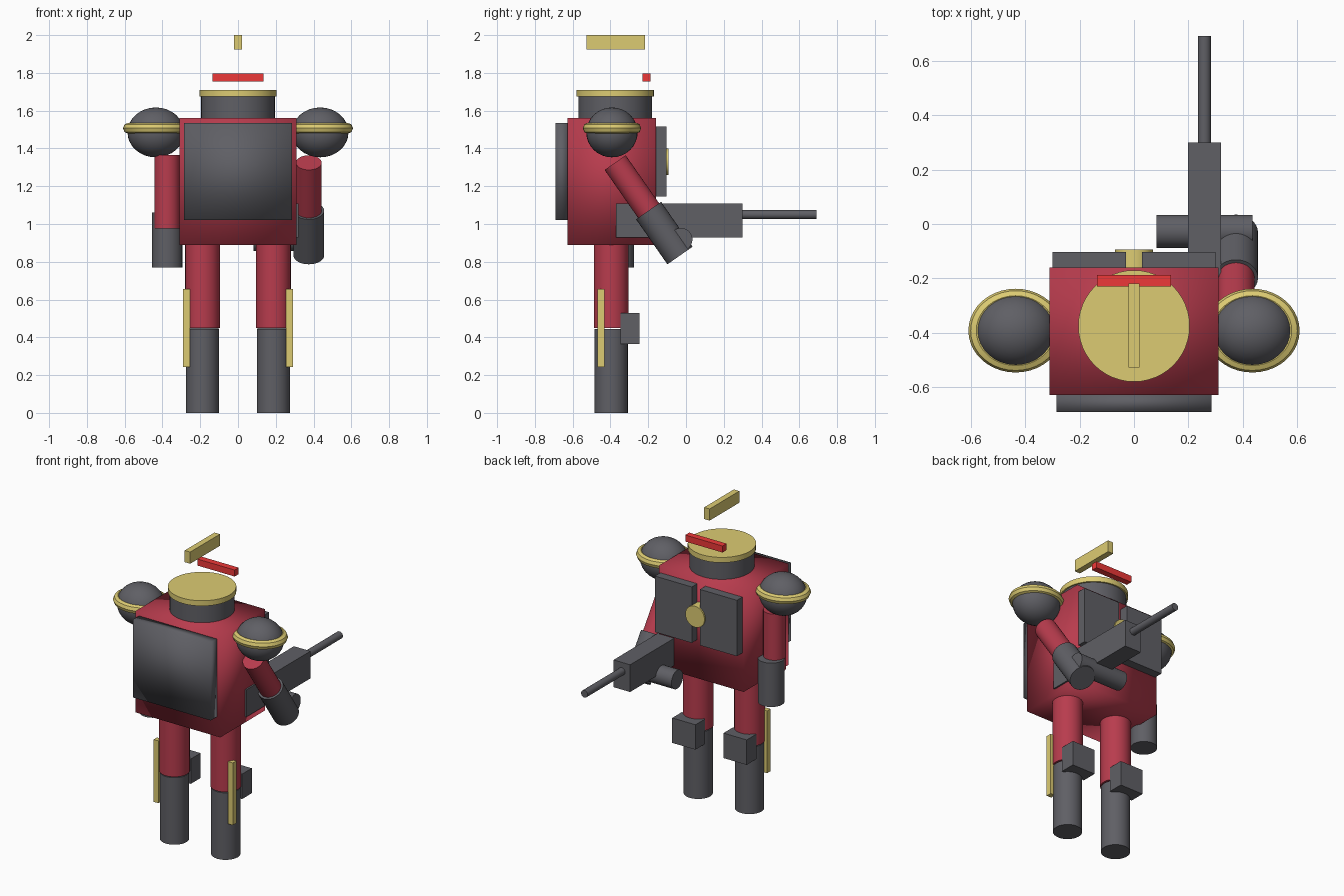
import bpy
import math
from mathutils import Vector

if "Cube" in bpy.data.objects:
    bpy.data.objects.remove(bpy.data.objects["Cube"])


def make_material(name, color):
    mat = bpy.data.materials.new(name)
    mat.diffuse_color = (*color, 1.0)
    mat.use_nodes = True
    mat.node_tree.nodes["Principled BSDF"].inputs["Base Color"].default_value = mat.diffuse_color
    return mat


RED = make_material("red_paint", (0.48, 0.045, 0.075))
DARK = make_material("dark_metal", (0.115, 0.115, 0.13))
GOLD = make_material("gold_trim", (0.72, 0.60, 0.17))
GLOW = make_material("visor_red", (0.85, 0.04, 0.04))


def finish(name, mat, scale=None, full_smooth=False):
    obj = bpy.context.object
    obj.name = name
    obj.data.materials.append(mat)
    if scale:
        obj.scale = scale
        bpy.ops.object.transform_apply(location=False, rotation=False, scale=True)
    if full_smooth:
        bpy.ops.object.shade_smooth()
    else:
        bpy.ops.object.shade_smooth_by_angle(angle=math.radians(30))
    return obj


def box(name, mat, x, y, z, full_smooth=False):
    """Box from its (min, max) range on each axis."""
    ranges = (x, y, z)
    bpy.ops.mesh.primitive_cube_add(size=1, location=[(a + b) / 2 for a, b in ranges])
    return finish(name, mat, [abs(b - a) for a, b in ranges], full_smooth)


def rod(name, mat, start, end, radius, sides=32):
    """Cylinder between two points."""
    a, b = Vector(start), Vector(end)
    bpy.ops.mesh.primitive_cylinder_add(
        vertices=sides, radius=radius, depth=(b - a).length, location=(a + b) / 2,
        rotation=(b - a).to_track_quat('Z', 'Y').to_euler())
    return finish(name, mat)


def span(side, inner, outer):
    """X range mirrored to the given side."""
    return tuple(sorted((side * inner, side * outer)))


# Torso and back plate
box("torso", RED, (-0.31, 0.31), (-0.628, -0.16), (0.89, 1.56), True)
box("back_plate", DARK, (-0.285, 0.285), (-0.692, -0.625), (1.02, 1.535), True)

# Neck, collar and floating head pieces
rod("neck", DARK, (0, -0.375, 1.54), (0, -0.375, 1.69), 0.195, 48)
rod("collar", GOLD, (0, -0.375, 1.675), (0, -0.375, 1.71), 0.205, 48)
box("visor", GLOW, (-0.136, 0.136), (-0.229, -0.187), (1.755, 1.798))
box("head_crest", GOLD, (-0.02, 0.02), (-0.528, -0.218), (1.923, 2.0))

# Chest disc between the two chest plates
rod("chest_disc", GOLD, (0, -0.17, 1.33), (0, -0.093, 1.33), 0.07)

for side, label in ((-1, "left"), (1, "right")):
    box(f"{label}_chest_plate", DARK, span(side, 0.03, 0.30),
        (-0.165, -0.103), (1.145, 1.515))

    # Shoulder ball with its trim ring
    bpy.ops.mesh.primitive_uv_sphere_add(segments=32, ring_count=16, radius=1,
                                         location=(side * 0.435, -0.392, 1.485))
    finish(f"{label}_shoulder", DARK, (0.15, 0.136, 0.132))
    bpy.ops.mesh.primitive_torus_add(major_segments=40, minor_segments=8,
                                     major_radius=0.145, minor_radius=0.029,
                                     location=(side * 0.435, -0.392, 1.507))
    finish(f"{label}_shoulder_ring", GOLD, (1, 0.885, 1))

    # Leg, knee guard and outer stripe
    lx, ly = side * 0.1875, -0.396
    rod(f"{label}_thigh", RED, (lx, ly, 0.45), (lx, ly, 0.91), 0.092)
    rod(f"{label}_shin", DARK, (lx, ly, 0), (lx, ly, 0.443), 0.088)
    box(f"{label}_knee_guard", DARK, span(side, 0.1025, 0.2725),
        (-0.346, -0.245), (0.365, 0.53))
    box(f"{label}_leg_stripe", GOLD, span(side, 0.255, 0.29),
        (-0.468, -0.432), (0.243, 0.655))

# Left arm hangs straight down
rod("left_upper_arm", RED, (-0.375, -0.39, 0.975), (-0.375, -0.39, 1.365), 0.068)
rod("left_forearm", DARK, (-0.375, -0.355, 0.77), (-0.375, -0.355, 1.06), 0.08)

# Right arm swings forward to hold the gun
rod("right_upper_arm", RED, (0.375, -0.375, 1.325), (0.375, -0.152, 1.005), 0.068)
rod("right_forearm", DARK, (0.375, -0.198, 1.071), (0.375, -0.032, 0.833), 0.081)
rod("right_hand_grip", DARK, (0.083, -0.027, 0.918), (0.435, -0.027, 0.918), 0.061)

# Gun
box("gun_body", DARK, (0.199, 0.32), (-0.37, 0.30), (0.929, 1.109))
rod("gun_barrel", DARK, (0.259, 0.28, 1.05), (0.259, 0.692, 1.05), 0.024, 24)
